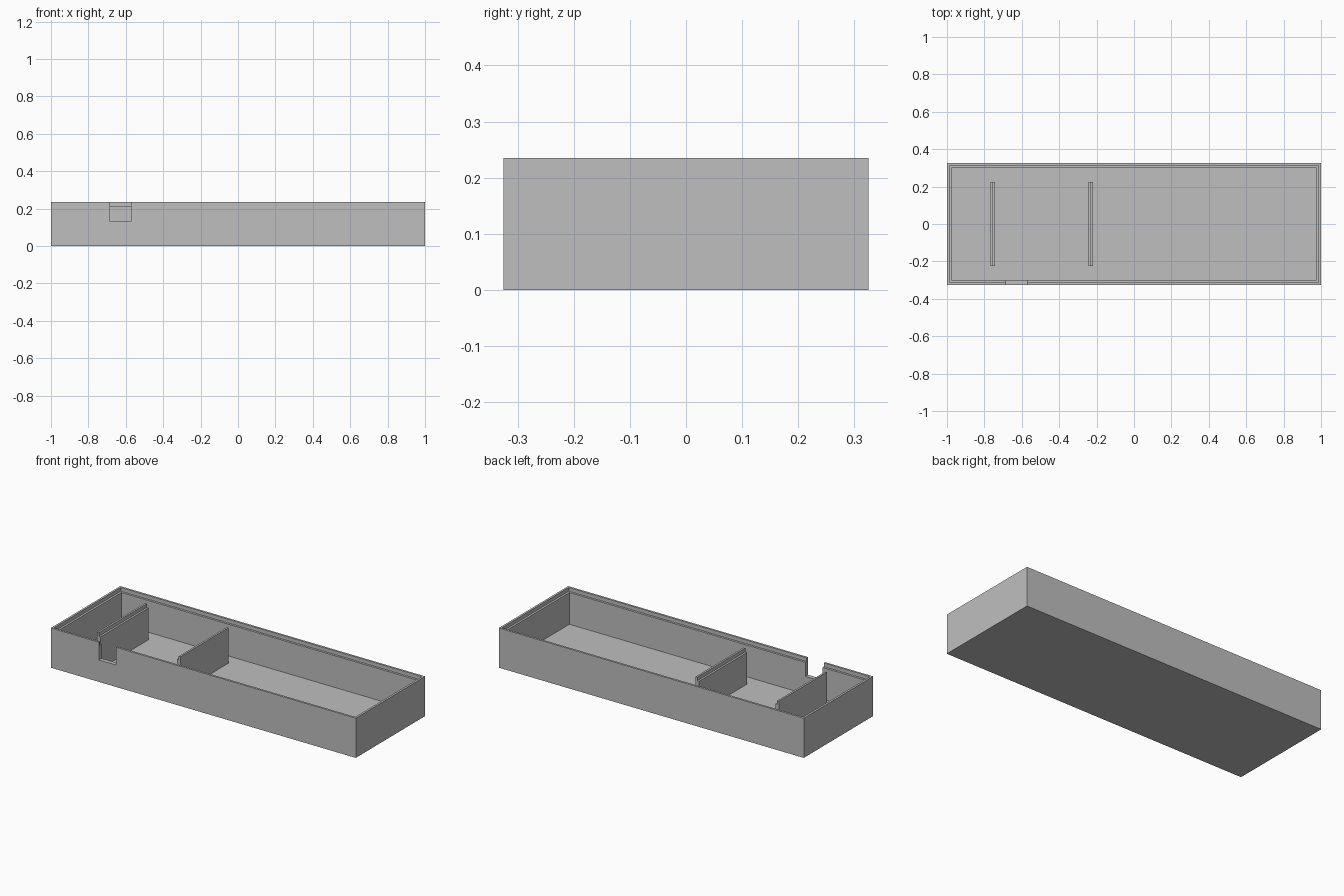
import bpy, bmesh

cube = bpy.data.objects.get("Cube")
if cube:
    bpy.data.objects.remove(cube, do_unlink=True)

HALF_X, HALF_Y, HEIGHT = 1.0, 0.325, 0.235
WALL, LIP, FLOOR, LEDGE = 0.025, 0.0125, 0.025, 0.213

grey = bpy.data.materials.new("plain grey")
grey.use_nodes = True
grey.diffuse_color = (0.52, 0.52, 0.52, 1)
grey.node_tree.nodes["Principled BSDF"].inputs["Base Color"].default_value = grey.diffuse_color


def make_object(name, bm):
    bmesh.ops.recalc_face_normals(bm, faces=bm.faces)
    mesh = bpy.data.meshes.new(name)
    bm.to_mesh(mesh)
    bm.free()
    mesh.materials.append(grey)
    obj = bpy.data.objects.new(name, mesh)
    bpy.context.collection.objects.link(obj)
    return obj


def loft(name, rings):
    """Skin a closed solid through matching loops of points."""
    bm = bmesh.new()
    loops = [[bm.verts.new(p) for p in ring] for ring in rings]
    for a, b in zip(loops, loops[1:]):
        for i in range(len(a)):
            j = (i + 1) % len(a)
            bm.faces.new((a[i], a[j], b[j], b[i]))
    bm.faces.new(loops[0])
    bm.faces.new(loops[-1])
    return make_object(name, bm)


def rectangle(inset, z):
    x, y = HALF_X - inset, HALF_Y - inset
    return [(-x, -y, z), (x, -y, z), (x, y, z), (-x, y, z)]


# Open tray with a stepped rim
tray = loft("tray", [rectangle(inset, z) for inset, z in (
    (0, 0), (0, HEIGHT), (LIP, HEIGHT), (LIP, LEDGE), (WALL, LEDGE), (WALL, FLOOR))])

# Cable notch through the front wall
x0, x1, z0, z1 = -0.685, -0.573, 0.13, 0.3
notch = loft("notch_cutter", [
    [(x0, y, z0), (x1, y, z0), (x1, y, z1), (x0, y, z1)]
    for y in (-HALF_Y - 0.05, -HALF_Y + WALL + 0.03)])
notch.hide_render = True
notch.hide_viewport = True
cut = tray.modifiers.new("notch", "BOOLEAN")
cut.operation = "DIFFERENCE"
cut.solver = "EXACT"
cut.object = notch


# Inner dividers, each with a ledge facing the other
def divider(name, outer_x, side):
    profile = [(0, FLOOR - 0.005), (0.023, FLOOR - 0.005), (0.023, LEDGE),
               (0.0115, LEDGE), (0.0115, HEIGHT), (0, HEIGHT)]
    loft(name, [[(outer_x + side * dx, y, z) for dx, z in profile]
                for y in (-0.225, 0.225)])


divider("right_divider", -0.766, 1)
divider("left_divider", -0.22, -1)
